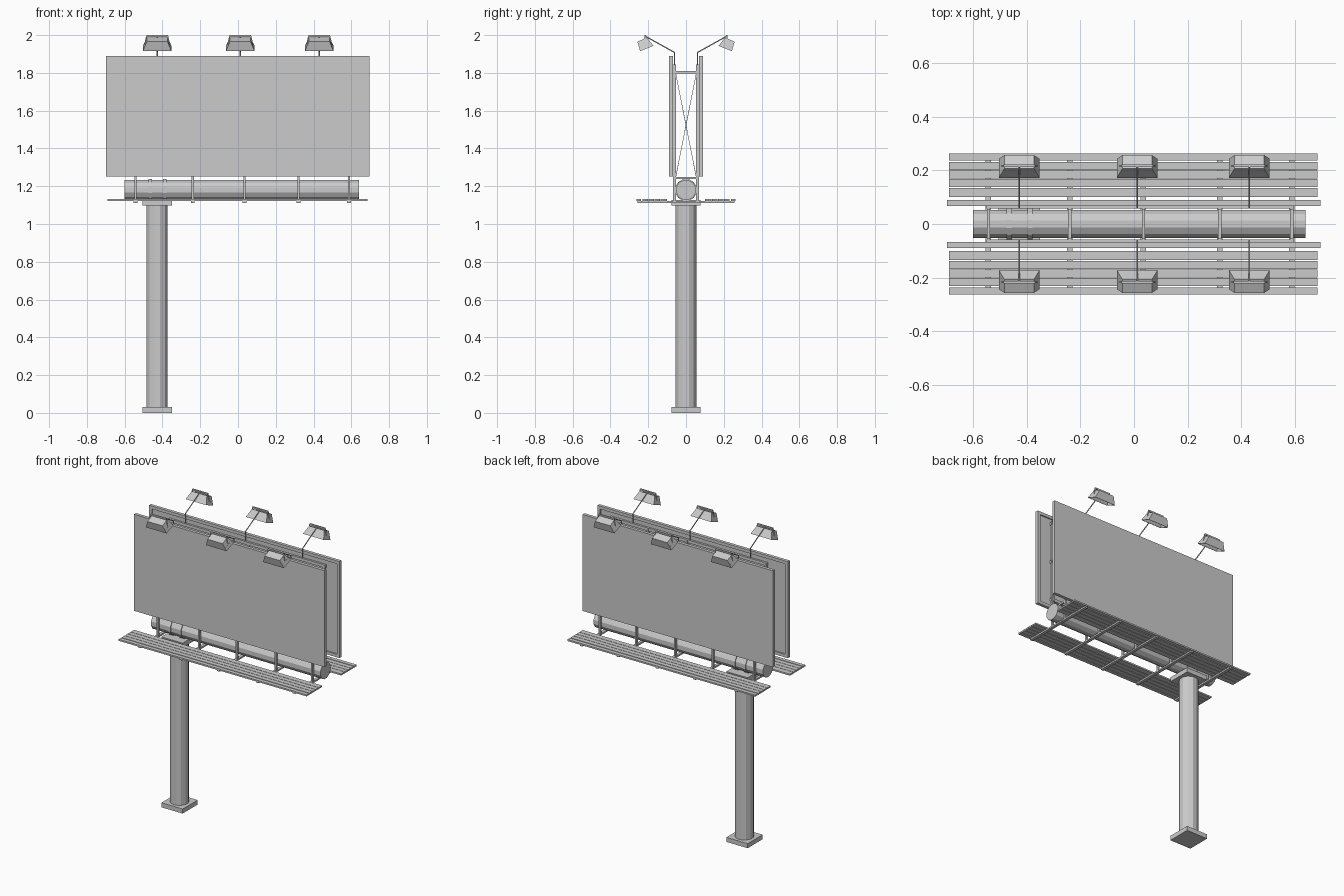
import bpy, bmesh, math
from mathutils import Matrix, Vector

cube = bpy.data.objects.get("Cube")
if cube:
    bpy.data.objects.remove(cube)

grey = bpy.data.materials.new("light grey")
grey.use_nodes = True
grey.diffuse_color = (0.6, 0.6, 0.6, 1)
grey.node_tree.nodes["Principled BSDF"].inputs["Base Color"].default_value = (0.6, 0.6, 0.6, 1)


def finish(name, bm):
    bmesh.ops.recalc_face_normals(bm, faces=bm.faces[:])
    mesh = bpy.data.meshes.new(name)
    bm.to_mesh(mesh)
    bm.free()
    mesh.materials.append(grey)
    obj = bpy.data.objects.new(name, mesh)
    bpy.context.collection.objects.link(obj)


def box(name, x, y, z):
    """Box from (min, max) pairs."""
    bm = bmesh.new()
    bmesh.ops.create_cube(bm, size=1)
    for v in bm.verts:
        v.co = [sum(r) / 2 + c * (r[1] - r[0]) for r, c in zip((x, y, z), v.co)]
    finish(name, bm)


def rod(name, a, b, radius, sides=6):
    """Prism running between two points, flats facing the axes."""
    a, b = Vector(a), Vector(b)
    turn = Vector((0, 0, 1)).rotation_difference(b - a).to_matrix().to_4x4()
    spin = Matrix.Rotation(math.pi / sides, 4, "Z")
    bm = bmesh.new()
    bmesh.ops.create_cone(bm, cap_ends=True, segments=sides, radius1=radius,
                          radius2=radius, depth=(b - a).length,
                          matrix=Matrix.Translation((a + b) / 2) @ turn @ spin)
    finish(name, bm)


def span(s, near, far):
    """Y range on side s, given distances from the middle."""
    return sorted((s * near, s * far))


POLE_X = -0.428
POSTS = (-0.543, -0.24, 0.035, 0.32, 0.588)
LAMPS = (-0.428, 0.012, 0.43)

# Pole with square base and cap
rod("pole", (POLE_X, 0, 0.03), (POLE_X, 0, 1.1), 0.058, 12)
for name, z in (("pole_base", (0, 0.03)), ("pole_cap", (1.097, 1.127))):
    box(name, (POLE_X - 0.078, POLE_X + 0.078), (-0.078, 0.078), z)

# Horizontal tube and its clamps
rod("main_tube", (-0.6, 0, 1.18), (0.64, 0, 1.18), 0.054, 12)
for x in (-0.465, -0.388):
    rod("tube_clamp", (x - 0.01, 0, 1.18), (x + 0.01, 0, 1.18), 0.059, 12)

# Support frames: posts, ties, cross braces and walkway bearers
for x in POSTS:
    wide = (x - 0.006, x + 0.006)
    for s in (-1, 1):
        box("post", wide, span(s, 0.054, 0.068), (1.112, 1.845))
        rod("cross_brace", (x, -0.054 * s, 1.25), (x, 0.054 * s, 1.795), 0.002, 4)
    for z in (1.238, 1.797):
        box("frame_tie", wide, (-0.055, 0.055), (z, z + 0.012))
    box("walkway_bearer", (x - 0.01, x + 0.01), (-0.256, 0.256), (1.112, 1.122))


def lamp(x, s):
    """Tapered hood, open side tilted down towards the panel."""
    bm = bmesh.new()
    rings = []
    for half, inner, outer in ((0.076, (0.172, 1.943), (0.243, 1.915)),
                               (0.055, (0.207, 1.987), (0.257, 1.965))):
        rings.append([bm.verts.new((x + h, s * p[0], p[1])) for h, p in
                      ((-half, inner), (half, inner), (half, outer), (-half, outer))])
    low, high = rings
    opening = bm.faces.new(low)
    bm.faces.new(high)
    for i in range(4):
        j = (i + 1) % 4
        bm.faces.new((low[i], low[j], high[j], high[i]))
    # Recessed opening
    bmesh.ops.recalc_face_normals(bm, faces=bm.faces[:])
    bmesh.ops.inset_region(bm, faces=[opening], thickness=0.005, depth=0)
    bmesh.ops.inset_region(bm, faces=[opening], thickness=0.006, depth=-0.02)
    finish("lamp_hood", bm)
    # Yoke and bent arm
    box("lamp_yoke", (x - 0.057, x + 0.057), span(s, 0.213, 0.221), (1.99, 2.0))
    for e in (-1, 1):
        rod("yoke_side", (x + e * 0.056, s * 0.217, 1.995),
            (x + e * 0.066, s * 0.217, 1.95), 0.004, 4)
    rod("lamp_arm", (x, s * 0.061, 1.83), (x, s * 0.061, 1.91), 0.0035)
    rod("lamp_arm", (x, s * 0.06, 1.908), (x, s * 0.217, 1.995), 0.0035)


for s in (-1, 1):
    # Display panel with a raised rim on its inner side
    box("panel_sheet", (-0.698, 0.695), span(s, 0.076, 0.089), (1.252, 1.89))
    rim = span(s, 0.068, 0.077)
    for z in (1.252, 1.87):
        box("panel_rim", (-0.698, 0.695), rim, (z, z + 0.02))
    for x in (-0.698, 0.675):
        box("panel_rim", (x, x + 0.02), rim, (1.272, 1.87))
    # Rails behind the panel
    for z in (1.3, 1.56, 1.825):
        box("panel_rail", (-0.55, 0.597), span(s, 0.057, 0.07), (z, z + 0.02))
    # Walkway planks
    for near, far in ((0.1, 0.135), (0.138, 0.167), (0.17, 0.199),
                      (0.202, 0.231), (0.237, 0.262)):
        box("walkway_plank", (-0.69, 0.685), span(s, near, far), (1.122, 1.132))
    for x in LAMPS:
        lamp(x, s)
